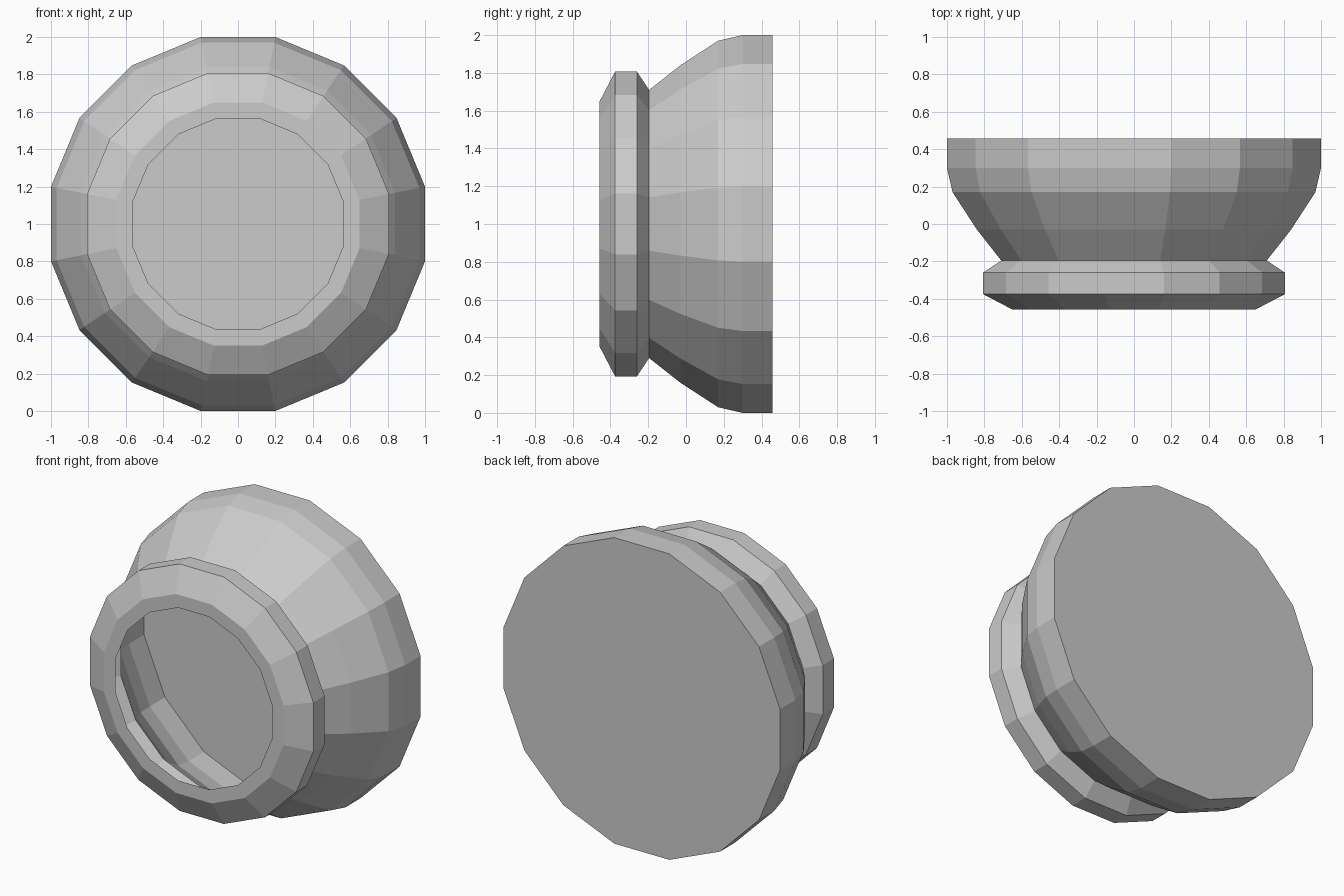
import bpy, bmesh, math

if "Cube" in bpy.data.objects:
    bpy.data.objects.remove(bpy.data.objects["Cube"])

SIDES = 16

grey = bpy.data.materials.new("plain grey")
grey.diffuse_color = (0.6, 0.6, 0.6, 1)
grey.use_nodes = True
grey.node_tree.nodes["Principled BSDF"].inputs["Base Color"].default_value = grey.diffuse_color


def turned_shell(name, profile, cap_back=False):
    """Faceted thin shell turned about the y axis; profile = (y, half width), front to back."""
    bm = bmesh.new()
    rings = []
    for y, half in profile:
        r = half / math.cos(math.pi / SIDES)
        ring = []
        for i in range(SIDES):
            a = (i + 0.5) * 2 * math.pi / SIDES
            ring.append(bm.verts.new((r * math.cos(a), y, 1 + r * math.sin(a))))
        rings.append(ring)
    for front, back in zip(rings, rings[1:]):
        for i in range(SIDES):
            j = (i + 1) % SIDES
            bm.faces.new((front[i], back[i], back[j], front[j]))
    if cap_back:
        bm.faces.new(rings[-1][::-1])
    mesh = bpy.data.meshes.new(name)
    bm.to_mesh(mesh)
    bm.free()
    mesh.materials.append(grey)
    obj = bpy.data.objects.new(name, mesh)
    bpy.context.collection.objects.link(obj)
    return obj


# Collar around the open mouth, with a flat lip
turned_shell("mouth_collar", [(-0.457, 0.565), (-0.457, 0.65), (-0.375, 0.807),
                              (-0.26, 0.807), (-0.195, 0.71)])

# Hollow bowl widening to the closed back
turned_shell("bowl", [(-0.195, 0.71), (-0.03, 0.84), (0.17, 0.97),
                      (0.30, 1.0), (0.457, 1.0)], cap_back=True)
